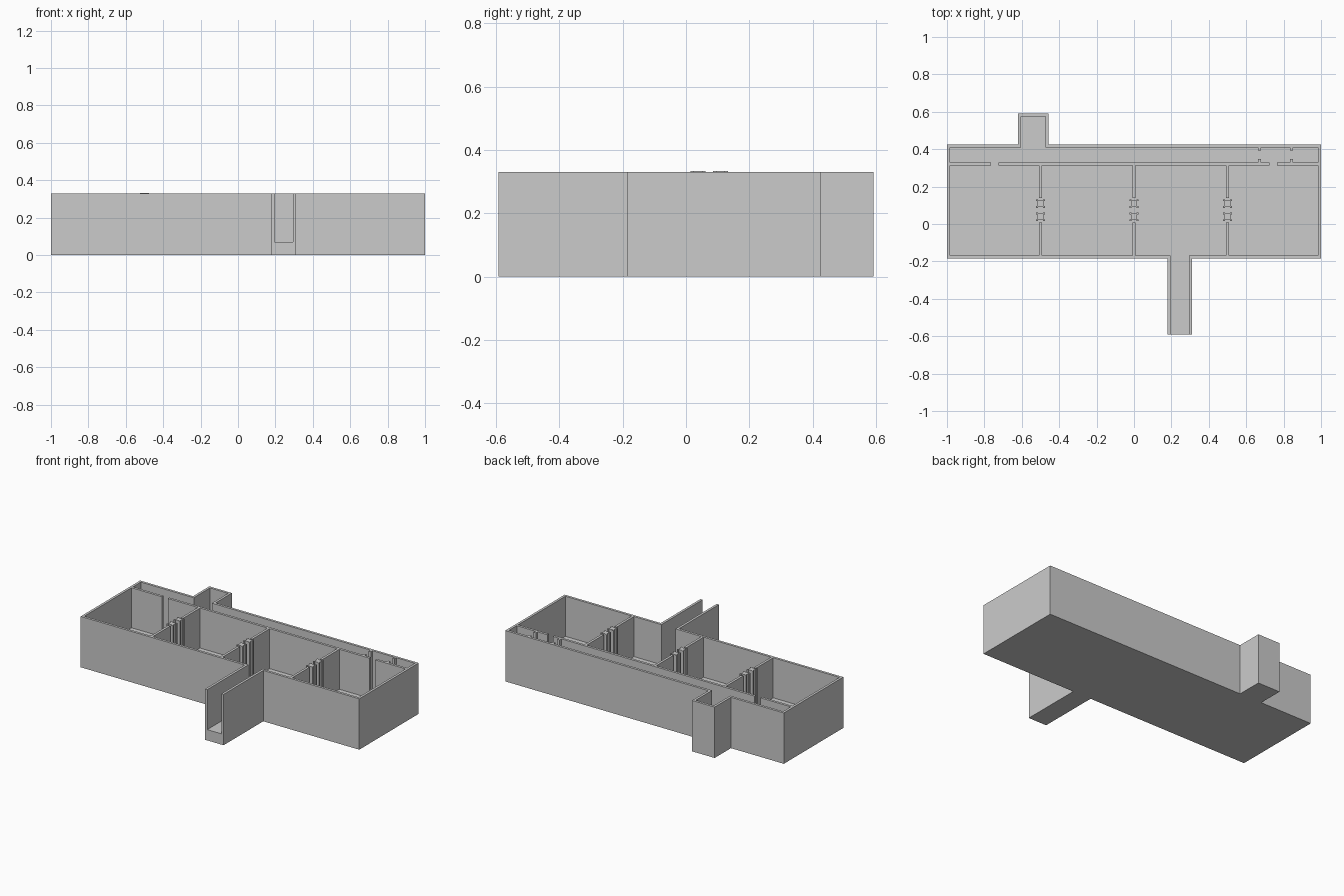
import bpy, bmesh

if "Cube" in bpy.data.objects:
    bpy.data.objects.remove(bpy.data.objects["Cube"])

H = 0.33      # wall height
F = 0.07      # floor thickness
T = 0.016     # wall thickness


def prism(name, pts, z0, z1):
    """Extrude a flat outline between two heights."""
    bm = bmesh.new()
    face = bm.faces.new([bm.verts.new((x, y, z0)) for x, y in pts])
    ext = bmesh.ops.extrude_face_region(bm, geom=[face])
    verts = [g for g in ext["geom"] if isinstance(g, bmesh.types.BMVert)]
    bmesh.ops.translate(bm, verts=verts, vec=(0, 0, z1 - z0))
    bmesh.ops.recalc_face_normals(bm, faces=bm.faces)
    me = bpy.data.meshes.new(name)
    bm.to_mesh(me)
    bm.free()
    ob = bpy.data.objects.new(name, me)
    bpy.context.collection.objects.link(ob)
    return ob


def wall(name, x0, x1, y0, y1):
    e = 0.0005  # stay just under the shell rim, sink into the floor
    return prism(name, [(x0, y0), (x1, y0), (x1, y1), (x0, y1)], F - 0.01, H - e)


def outline(d, front):
    """Plan of the building shrunk by d; front is the end of the entrance."""
    return [(-1 + d, -0.185 + d), (0.178 + d, -0.185 + d), (0.178 + d, front),
            (0.311 - d, front), (0.311 - d, -0.185 + d), (1 - d, -0.185 + d),
            (1 - d, 0.425 - d), (-0.458 - d, 0.425 - d), (-0.458 - d, 0.592 - d),
            (-0.62 + d, 0.592 - d), (-0.62 + d, 0.425 - d), (-1 + d, 0.425 - d)]


# Outer shell: solid plan hollowed above the floor, open at the entrance
shell = prism("outer_shell", outline(0, -0.592), 0, H)
cutter = prism("shell_cutter", outline(T, -0.7), F, H + 0.1)
cutter.hide_render = True
mod = shell.modifiers.new("hollow", "BOOLEAN")
mod.operation = "DIFFERENCE"
mod.solver = "EXACT"
mod.object = cutter
bpy.context.view_layer.objects.active = shell
bpy.ops.object.modifier_apply(modifier=mod.name)
bpy.data.objects.remove(cutter)

# Long corridor wall with two doorways
for i, (a, b) in enumerate([(-0.99, -0.765), (-0.724, 0.724), (0.765, 0.99)]):
    wall(f"corridor_wall_{i}", a, b, 0.314, 0.33)

# Door stubs across the corridor
for i, x in enumerate((0.672, 0.842)):
    wall(f"corridor_stub_front_{i}", x - T / 2, x + T / 2, 0.325, 0.348)
    wall(f"corridor_stub_back_{i}", x - T / 2, x + T / 2, 0.392, 0.415)

# Pillar plan: square shaft with a projecting rib at each corner
a, b, c = 0.023, 0.013, 0.017
quarter = [(a, b), (a, a), (b, a), (b, c)]
plan = [(c, b)] + quarter
ring = []
for k in range(4):
    ring += plan
    plan = [(-y, x) for x, y in plan]

# Room partitions, each with a pair of pillars in its opening
for i, x in enumerate((-0.5, 0.0, 0.5)):
    wall(f"partition_front_{i}", x - T / 2, x + T / 2, -0.175, 0.008)
    wall(f"partition_back_{i}", x - T / 2, x + T / 2, 0.138, 0.32)
    for j, y in enumerate((0.038, 0.109)):
        top = H + 0.003 if i == 0 else H
        prism(f"pillar_{i}_{j}", [(x + u, y + v) for u, v in ring], F - 0.01, top)
